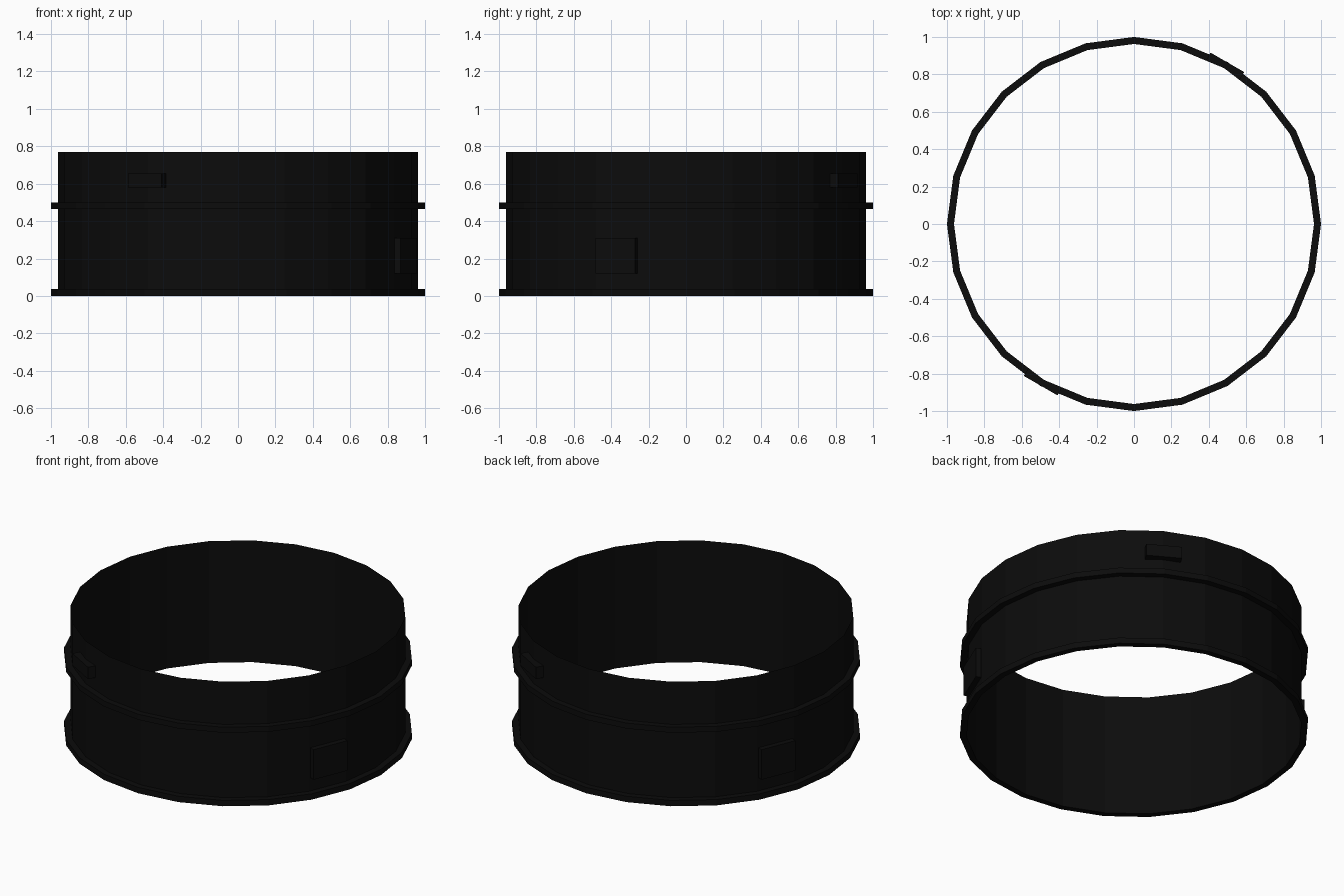
import bpy, bmesh, math

if "Cube" in bpy.data.objects:
    bpy.data.objects.remove(bpy.data.objects["Cube"])

SIDES = 24
WALL_R = 0.9625
FLANGE_R = 1.0
APOTHEM = WALL_R * math.cos(math.pi / SIDES)

black = bpy.data.materials.new("soft black")
black.diffuse_color = (0.0035, 0.0035, 0.0035, 1)
black.use_nodes = True
black.node_tree.nodes["Principled BSDF"].inputs["Base Color"].default_value = black.diffuse_color


def finish(name, bm):
    mesh = bpy.data.meshes.new(name)
    bm.to_mesh(mesh)
    bm.free()
    mesh.materials.append(black)
    obj = bpy.data.objects.new(name, mesh)
    bpy.context.collection.objects.link(obj)
    return obj


def lathe(name, profile):
    """Sweep an (radius, z) profile around z with flat facets."""
    bm = bmesh.new()
    rings = []
    for r, z in profile:
        rings.append([bm.verts.new((r * math.cos(2 * math.pi * i / SIDES),
                                    r * math.sin(2 * math.pi * i / SIDES), z))
                      for i in range(SIDES)])
    for a, b in zip(rings, rings[1:]):
        for i in range(SIDES):
            j = (i + 1) % SIDES
            bm.faces.new((a[i], a[j], b[j], b[i]))
    return finish(name, bm)


def plate(name, angle, half, outer, back_mid, back_end, z0, z1):
    """Raised block whose back follows the wall facets."""
    a = math.radians(angle)
    outline = [(outer, -half), (outer, half), (back_end, half),
               (back_mid, 0), (back_end, -half)]
    bm = bmesh.new()
    low, high = [[bm.verts.new((r * math.cos(a) - t * math.sin(a),
                                r * math.sin(a) + t * math.cos(a), z))
                  for r, t in outline] for z in (z0, z1)]
    bm.faces.new(low[::-1])
    bm.faces.new(high)
    for i in (0, 1, 4):  # front and both ends; the back sits on the wall
        j = (i + 1) % 5
        bm.faces.new((low[i], low[j], high[j], high[i]))
    return finish(name, bm)


# Thin cylindrical wall
lathe("ring_wall", [(WALL_R, 0), (WALL_R, 0.77)])

# Two protruding flanges
for name, z0, z1 in (("bottom_flange", 0, 0.037), ("middle_flange", 0.465, 0.5)):
    lathe(name, [(WALL_R, z0), (FLANGE_R, z0), (FLANGE_R, z1), (WALL_R, z1)])

# Opposite pairs of raised plates
end_r = WALL_R - 0.104 * math.tan(math.pi / SIDES)
for side, turn in (("front", 0), ("back", 180)):
    plate("upper_plate_" + side, 240 + turn, 0.104, 0.998, WALL_R, end_r, 0.58, 0.655)
    plate("lower_plate_" + side, -22.5 + turn, 0.115, 0.987, APOTHEM, APOTHEM, 0.12, 0.31)
